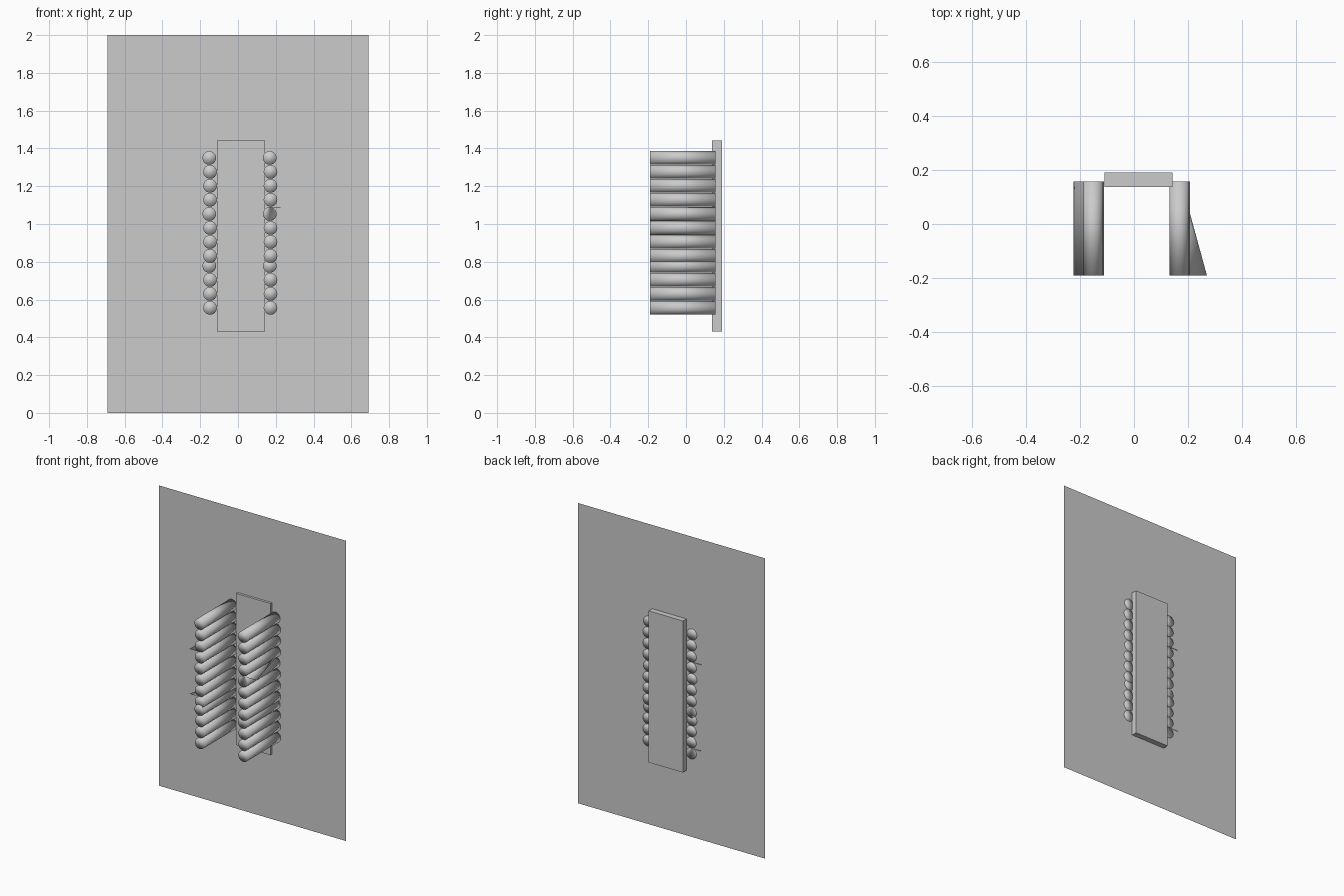
import bpy, bmesh
from mathutils import Matrix, Vector

if "Cube" in bpy.data.objects:
    bpy.data.objects.remove(bpy.data.objects["Cube"])

Y_FRONT, Y_BACK, RADIUS = -0.19, 0.157, 0.036


def add_object(name, bm, smooth=False):
    mesh = bpy.data.meshes.new(name)
    for f in bm.faces:
        f.smooth = smooth
    bm.to_mesh(mesh)
    bm.free()
    obj = bpy.data.objects.new(name, mesh)
    bpy.context.collection.objects.link(obj)
    return obj


def rod(name, x, z, fins=()):
    """Rod along y; each fin (end_y, side_z, new_x) pulls one rim vertex sideways."""
    bm = bmesh.new()
    turn = Matrix.Rotation(1.5707963, 4, 'X')
    move = Matrix.Translation((x, (Y_FRONT + Y_BACK) / 2, z))
    bmesh.ops.create_cone(bm, cap_ends=True, segments=32, radius1=RADIUS,
                          radius2=RADIUS, depth=Y_BACK - Y_FRONT,
                          matrix=move @ turn)
    for end_y, side, new_x in fins:
        target = Vector((x, end_y, z + side * RADIUS))
        v = min(bm.verts, key=lambda p: (p.co - target).length)
        v.co.x = new_x
    bm.normal_update()
    return add_object(name, bm, smooth=True)


# thin wall panel
bm = bmesh.new()
corners = [(-0.69, 0), (0.69, 0), (0.69, 2), (-0.69, 2)]
bm.faces.new([bm.verts.new((x, 0.153, z)) for x, z in corners])
add_object("wall_panel", bm)

# upright backing board set through the panel
bm = bmesh.new()
bmesh.ops.create_cube(bm, size=1, matrix=Matrix.Translation((0.0165, 0.1635, 0.937))
                      @ Matrix.Diagonal((0.253, 0.053, 1.01, 1)))
add_object("backing_board", bm)

# two columns of rods: three groups of four, some with a pulled rim vertex
left_fins = {2: [(Y_FRONT, -1, -0.225), (Y_BACK, -1, -0.225)],
             7: [(Y_FRONT, 1, -0.225)],
             11: [(Y_BACK, 1, -0.225)]}
right_fins = {4: [(Y_FRONT, 1, 0.27)]}
for side, base_x, fins in (("left", -0.148, left_fins), ("right", 0.172, right_fins)):
    for g, top_z in enumerate((1.35, 1.053, 0.778)):
        for k in range(4):
            i = g * 4 + k
            x = base_x - (0.004 if k == 0 else 0)
            rod(f"{side}_rod_{i + 1}", x, top_z - k * 0.074, fins.get(i, ()))
